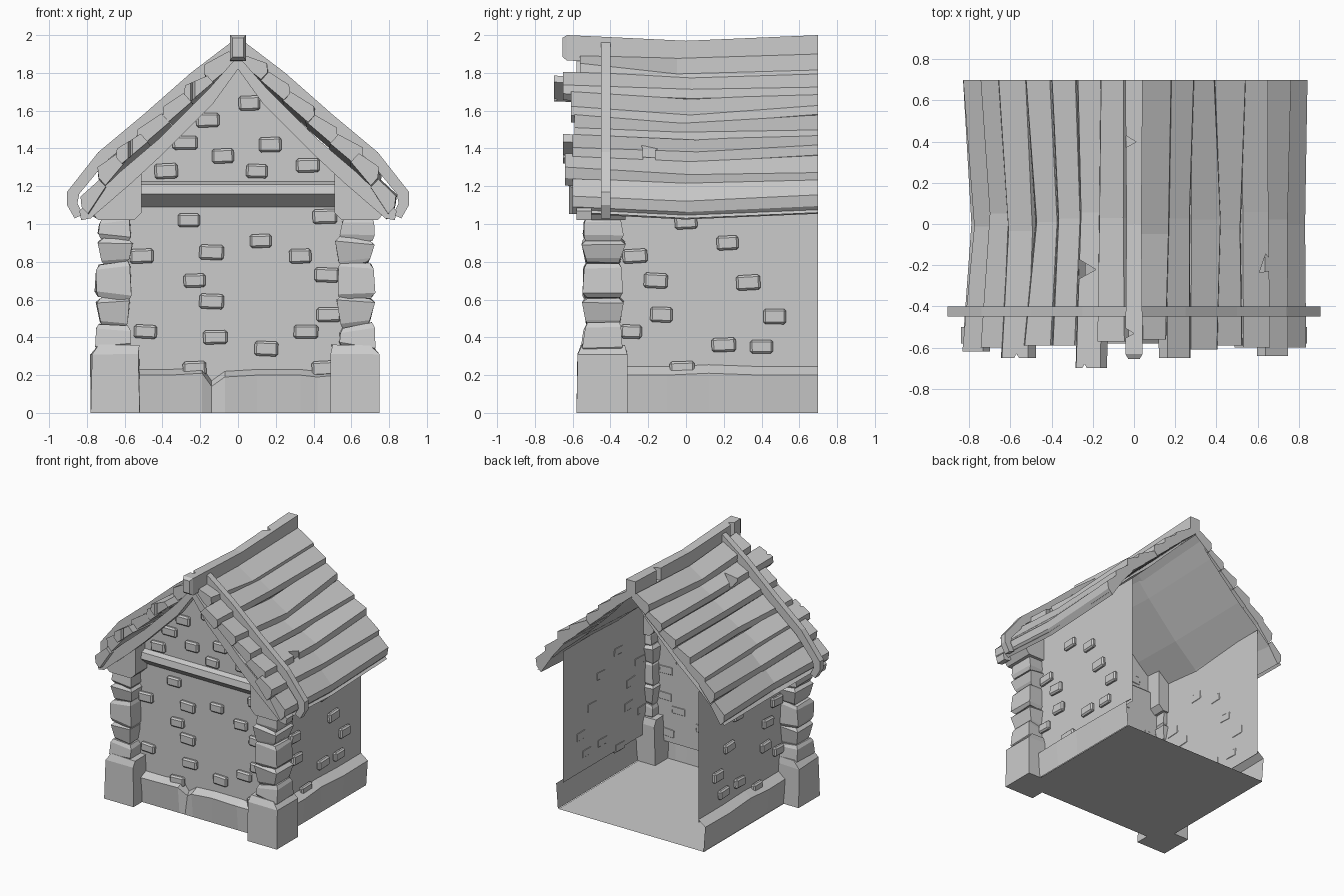
import bpy, bmesh, random
from mathutils import Vector, Matrix

if "Cube" in bpy.data.objects:
    bpy.data.objects.remove(bpy.data.objects["Cube"])

random.seed(4)
def jit(a): return random.uniform(-a, a)

def finish(name, bm):
    bmesh.ops.recalc_face_normals(bm, faces=bm.faces)
    me = bpy.data.meshes.new(name)
    bm.to_mesh(me)
    bm.free()
    ob = bpy.data.objects.new(name, me)
    bpy.context.collection.objects.link(ob)
    return ob

def loft(name, rings, closed=True):
    """Join rows of points; closed rows become a capped solid, open rows a sheet."""
    bm = bmesh.new()
    vs = [[bm.verts.new(p) for p in r] for r in rings]
    n = len(rings[0])
    for a, b in zip(vs, vs[1:]):
        for i in range(n if closed else n - 1):
            j = (i + 1) % n
            bm.faces.new((a[i], a[j], b[j], b[i]))
    if closed:
        bm.faces.new(vs[0])
        bm.faces.new(vs[-1])
    return finish(name, bm)

def prism(name, pts, y0, y1, s=1):
    return loft(name, [[(s * x, y, z) for x, z in pts] for y in (y0, y1)])

def polygon(name, pts):
    bm = bmesh.new()
    bm.faces.new([bm.verts.new(p) for p in pts])
    return finish(name, bm)

def notch(ob, x, y, z, r=0.06, turn=0.5):
    """Chip a triangular splinter out of a board."""
    bpy.ops.mesh.primitive_cone_add(vertices=3, radius1=r, radius2=r, depth=0.3,
                                    location=(x, y, z), rotation=(0, 0, turn))
    cut = bpy.context.object
    cut.hide_render = True
    m = ob.modifiers.new("notch", 'BOOLEAN')
    m.operation, m.object, m.solver = 'DIFFERENCE', cut, 'EXACT'
    bpy.context.view_layer.objects.active = ob
    bpy.ops.object.modifier_apply(modifier=m.name)
    bpy.data.objects.remove(cut)

# Roof underside and plank bed as (x, z), ridge to eave
SHEET = [(0, 1.88), (.15, 1.71), (.42, 1.44), (.62, 1.27), (.83, 1.06)]
BED = [Vector(p) for p in ((0, 1.89), (.18, 1.735), (.44, 1.495), (.66, 1.30), (.805, 1.065))]
LENS = [(b - a).length for a, b in zip(BED, BED[1:])]

def slope(t, h=0.0):
    """Point a fraction t down the plank bed, raised by h."""
    d = t * sum(LENS)
    i = 0
    while i < len(LENS) - 1 and d > LENS[i]:
        d -= LENS[i]
        i += 1
    return BED[i] + (BED[i + 1] - BED[i]).normalized() * d + Vector((.68, .733)) * h

# Floor and stone plinth
polygon("floor", [(-.65, -.47, 0), (.64, -.47, 0), (.64, .7, 0), (-.65, .7, 0)])
front = [(-.65, 0, .2), (-.36, .01, .2), (-.19, 0, .21), (-.14, .05, .14), (-.07, 0, .19),
         (.1, .01, .2), (.33, 0, .2), (.42, .02, .19), (.64, 0, .21)]
loft("front_plinth", [[(x, -.47, 0), (x, -.49 + d, z), (x, -.42, z + .03)] for x, d, z in front], False)
for s, nm in ((1, "right"), (-1, "left")):
    loft(nm + "_plinth", [[(s * .645, y, 0), (s * (.655 + d), y, z), (s * .6, y, z + .045)]
         for y, d, z in ((-.47, 0, .2), (-.1, .01, .2), (.12, .0, .21), (.4, .01, .2), (.7, .005, .2))], False)

# Walls (single sheets, open at the back)
polygon("front_wall", [(-.6, -.42, .16), (.6, -.42, .16), (.6, -.42, 1.12), (-.6, -.42, 1.12)])
polygon("gable_wall", [(x, -.45, z) for x, z in SHEET[:4]] + [(.62, -.45, 1.12), (-.62, -.45, 1.12)]
        + [(-x, -.45, z) for x, z in SHEET[3:0:-1]])
for s, nm in ((1, "right"), (-1, "left")):
    polygon(nm + "_wall", [(s * .6, -.42, .22), (s * .6, .7, .22), (s * .6, .7, 1.27), (s * .6, -.42, 1.27)])
# Lintel beam with slanted underside
loft("lintel_beam", [[(x, -.42, 1.09), (x, -.5, 1.16), (x, -.49, 1.21), (x, -.45, 1.225), (x, -.42, 1.2)]
                     for x in (-.56, .56)])

# Bricks standing slightly out of the walls
def bricks(name, spots, place):
    bm = bmesh.new()
    for u, z in spots:
        g = bmesh.ops.create_cube(bm, size=1)["verts"]
        size = (.122 + jit(.01), .036, .076 + jit(.005), 1)
        M = place(u, z) @ Matrix.Rotation(jit(.06), 4, 'Y') @ Matrix.Diagonal(size)
        bmesh.ops.transform(bm, matrix=M, verts=g)
    bmesh.ops.bevel(bm, geom=bm.edges[:], offset=.011, segments=1, affect='EDGES')
    return finish(name, bm)

bricks("front_bricks", [(-.26, 1.02), (.12, .91), (-.14, .85), (.33, .83), (-.23, .70), (-.14, .59),
       (-.12, .40), (.15, .34), (.36, .43), (-.51, .83), (-.49, .43), (.46, 1.04), (.47, .73),
       (.48, .52), (-.23, .235), (.45, .235)], lambda u, z: Matrix.Translation((u, -.435, z)))
bricks("gable_bricks", [(.06, 1.64), (-.16, 1.55), (-.28, 1.43), (-.08, 1.36), (.17, 1.42),
       (-.38, 1.28), (.1, 1.28), (.37, 1.31)], lambda u, z: Matrix.Translation((u, -.465, z)))
side = [(.22, .90), (-.16, .70), (.33, .69), (-.13, .52), (.47, .51), (.2, .36), (.4, .35),
        (-.27, .83), (-.29, .43), (0, 1.01), (-.02, .235)]
for s, nm in ((1, "right"), (-1, "left")):
    bricks(nm + "_bricks", side, lambda u, z, s=s:
           Matrix.Translation((s * .615, u, z)) @ Matrix.Rotation(1.5708, 4, 'Z'))

# Corner pillars: foot block, stacked rough stones, cap under the eave
def ring(cx, cy, hx, hy, z, a, tilt=0):
    return [(cx + sx * hx + jit(a), cy + sy * hy + jit(a), z + sx * tilt + jit(a * .6))
            for sx, sy in ((-1, -1), (1, -1), (1, 1), (-1, 1))]

LEVELS = [.34, .46, .61, .79, .92, 1.03]
for s, cx, nm in ((1, .62, "right"), (-1, -.65, "left")):
    loft(nm + "_pillar_foot", [ring(cx, -.445, .13, .135, 0, 0), ring(cx, -.445, .128, .132, .31, .006),
                               ring(cx - s * .02, -.44, .105, .115, .36, .006)])
    for i, (z0, z1) in enumerate(zip(LEVELS, LEVELS[1:])):
        c, hx, hy, t = cx + s * .006 + jit(.008), .088 + jit(.006), .103 + jit(.006), jit(.014)
        k = .012 if i % 2 else -.004
        loft(f"{nm}_pillar_stone_{i + 1}",
             [ring(c, -.44, hx - .015 - k, hy - .015 - k, z0 - .005, .005, t),
              ring(c, -.44, hx - k, hy - k, z0 + .02, .006, t),
              ring(c, -.44, hx + k / 2, hy + k / 2, z1 - .02, .006, -t),
              ring(c, -.44, hx - .015, hy - .015, z1 + .005, .005, -t)])
    prism(nm + "_pillar_cap", [(.51, 1.35), (.51, 1.06), (.55, 1.02), (.74, 1.02), (.79, 1.08), (.62, 1.25)],
          -.57, -.32, s)

# Roof: sagging under-sheet, lapped planks, bargeboard, batten
FRONTS = {1: (-.56, -.65, -.61, -.59, -.60, -.64, -.60), -1: (-.57, -.70, -.59, -.59, -.65, -.60, -.62)}
SPLINTERS = {(-1, 1): ((-.24, -.22, 1.72, .055, .5), (-.24, -.71, 1.72, .03, 0)),
             (1, 4): ((.65, -.2, 1.37, .055, .2),), (-1, 4): ((-.57, -.66, 1.42, .03, 0),),
             (-1, 6): ((-.84, .22, 1.12, .05, 0),)}
for s, nm in ((1, "right"), (-1, "left")):
    pull = .07 if s < 0 else .01
    loft(nm + "_roof_sheet", [[(s * x * (1 - pull * .7 if y == 0 else 1), y, z - (.03 if y == 0 else 0))
                               for x, z in SHEET] for y in (-.56, 0, .7)], False)
    n = 7
    for i, yf in enumerate(FRONTS[s]):
        rings = []
        base, dh = .03 + i / n * .97, jit(.008)
        for y in (yf, jit(.06), .7):
            mid = abs(y) < .1
            t0, t1 = base - .012 + jit(.01), base + .97 / n + jit(.02) * (i < n - 1)
            up, lo = .04 + dh + jit(.006), .07 + dh + jit(.008)
            pts = [slope(t0, -.02), slope(t1, -.015), slope(t1, lo * .5), slope(t1 - .03, lo), slope(t0, up)]
            rings.append([(s * p.x * (1 - pull if mid else 1), y, p.y - (.03 if mid else 0)) for p in pts])
        plank = loft(f"{nm}_roof_plank_{i + 1}", rings)
        for chip in SPLINTERS.get((s, i), ()):
            notch(plank, *chip)
    prism(nm + "_bargeboard", [(0, 1.89), (.15, 1.72), (.42, 1.45), (.62, 1.28), (.84, 1.07), (.83, 1.02),
                               (.78, 1.03), (.56, 1.22), (.42, 1.35), (.13, 1.64), (0, 1.82)], -.58, -.5, s)
    prism(nm + "_roof_batten", [(.02, 1.975), (.25, 1.80), (.5, 1.58), (.74, 1.38), (.905, 1.17), (.905, 1.1),
                                (.865, 1.03), (.82, 1.05), (.85, 1.11), (.84, 1.16), (.7, 1.33),
                                (.47, 1.52), (.22, 1.74), (.02, 1.9)], -.45, -.4, s)

# Ridge beam
ridge = loft("ridge_beam", [[(-w, y, z0), (w, y, z0), (w, y, z1), (-w, y, z1)] for y, w, z0, z1 in
             ((-.655, .028, 1.885, 1.985), (-.63, .042, 1.865, 2.0), (0, .036, 1.85, 1.97), (.7, .042, 1.87, 2.0))])
notch(ridge, -.05, .4, 2.04, .06)
notch(ridge, -.05, -.53, 2.04, .05)
